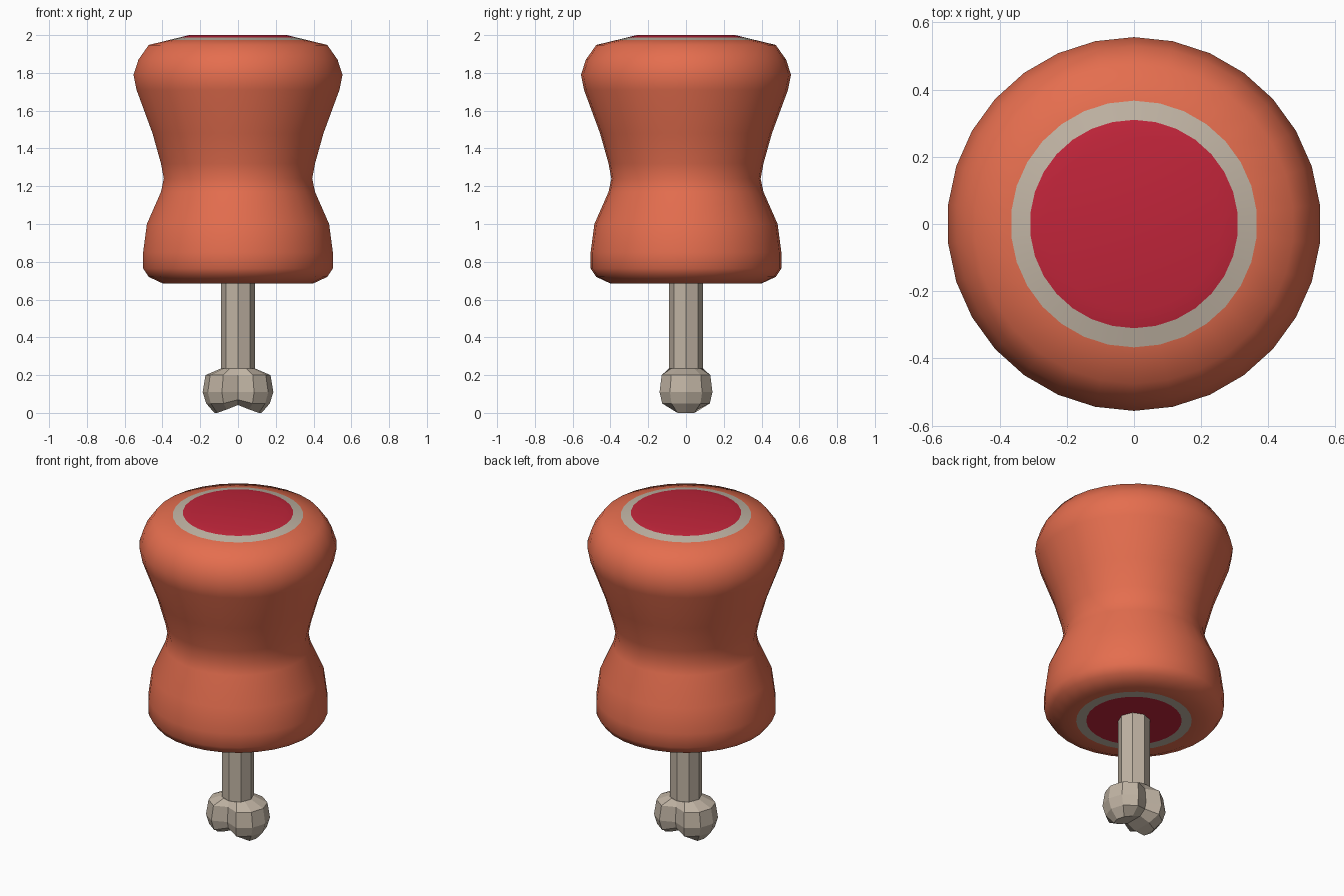
import bpy
import bmesh
from math import sin, cos, pi

cube = bpy.data.objects.get("Cube")
if cube:
    bpy.data.objects.remove(cube, do_unlink=True)


def make_material(name, rgb):
    mat = bpy.data.materials.new(name)
    mat.use_nodes = True
    colour = (*rgb, 1.0)
    mat.diffuse_color = colour
    mat.node_tree.nodes["Principled BSDF"].inputs["Base Color"].default_value = colour
    return mat


roast = make_material("roast orange", (0.78, 0.155, 0.077))
fat = make_material("bone grey", (0.53, 0.455, 0.37))
flesh = make_material("raw crimson", (0.53, 0.018, 0.042))


def circle(radius, sides, z, phase=0.0):
    return [(radius * cos(phase + 2 * pi * i / sides),
             radius * sin(phase + 2 * pi * i / sides), z) for i in range(sides)]


def loft(bm, rings):
    """Join rings of equal length with quads and return their vertices."""
    loops = [[bm.verts.new(p) for p in ring] for ring in rings]
    for a, b in zip(loops, loops[1:]):
        for i in range(len(a)):
            j = (i + 1) % len(a)
            bm.faces.new((a[i], a[j], b[j], b[i]))
    return loops


def finish(bm, name, materials):
    bmesh.ops.recalc_face_normals(bm, faces=bm.faces[:])
    mesh = bpy.data.meshes.new(name)
    bm.to_mesh(mesh)
    bm.free()
    for mat in materials:
        mesh.materials.append(mat)
    obj = bpy.data.objects.new(name, mesh)
    bpy.context.collection.objects.link(obj)
    return obj


# Meat: a turned, waisted body with a ring of fat and a flesh disc at each end
profile = [(0.268, 0.685), (0.325, 0.685), (0.40, 0.685), (0.475, 0.72),
           (0.505, 0.765), (0.505, 0.85), (0.485, 1.0), (0.41, 1.17),
           (0.395, 1.24), (0.41, 1.32), (0.455, 1.48), (0.54, 1.71),
           (0.556, 1.79), (0.53, 1.87), (0.475, 1.948), (0.367, 1.974),
           (0.31, 1.988), (0.26, 2.0)]
bm = bmesh.new()
loops = loft(bm, [circle(r, 30, z, pi / 2) for r, z in profile])
bm.faces.new(loops[0])
bm.faces.new(loops[-1])
for face in bm.faces:
    face.smooth = True
    centre = face.calc_center_median()
    reach = max(v.co.xy.length for v in face.verts)
    fat_edge, flesh_edge = (0.37, 0.312) if centre.z > 1.3 else (0.33, 0.27)
    if centre.z > 1.9 or centre.z < 0.7:
        face.material_index = 2 if reach < flesh_edge else 1 if reach < fat_edge else 0
finish(bm, "meat", [roast, fat, flesh])

# Bone shaft: faceted rod that runs up into the meat
bm = bmesh.new()
ends = loft(bm, [circle(0.09, 8, 0.21), circle(0.09, 8, 0.75)])
for end in ends:
    bm.faces.new(end)
finish(bm, "bone_shaft", [fat])

# Bone knob: two-lobed end, pinched at the middle and notched underneath
quarter = [(0.187, 0.0), (0.16, 0.085), (0.085, 0.14), (0.0, 0.105)]
sole_quarter = [(0.125, 0.0), (0.11, 0.045), (0.06, 0.06), (0.0, 0.055)]


def mirrored(points):
    half = points + [(-x, y) for x, y in points[-2::-1]]
    return half + [(x, -y) for x, y in half[-2:0:-1]]


outline = mirrored(quarter)
rings = [circle(0.09, 12, 0.235)]
for scale, z, notch in ((0.92, 0.2, 0), (1.0, 0.11, 0), (0.9, 0.05, 0.02)):
    rings.append([(x * scale, y * scale, z + (notch if x == 0 else 0))
                  for x, y in outline])
rings.append([(x, y, 0.0 if abs(x) > 0.1 else 0.042 - 0.4 * abs(x))
              for x, y in mirrored(sole_quarter)])
bm = bmesh.new()
loops = loft(bm, rings)
bm.faces.new(loops[0])
sole = loops[-1]
for i in range(6):
    corners = [sole[i], sole[i + 1], sole[-i - 1], sole[-i % 12]]
    bm.faces.new(list(dict.fromkeys(corners)))
finish(bm, "bone_knob", [fat])
